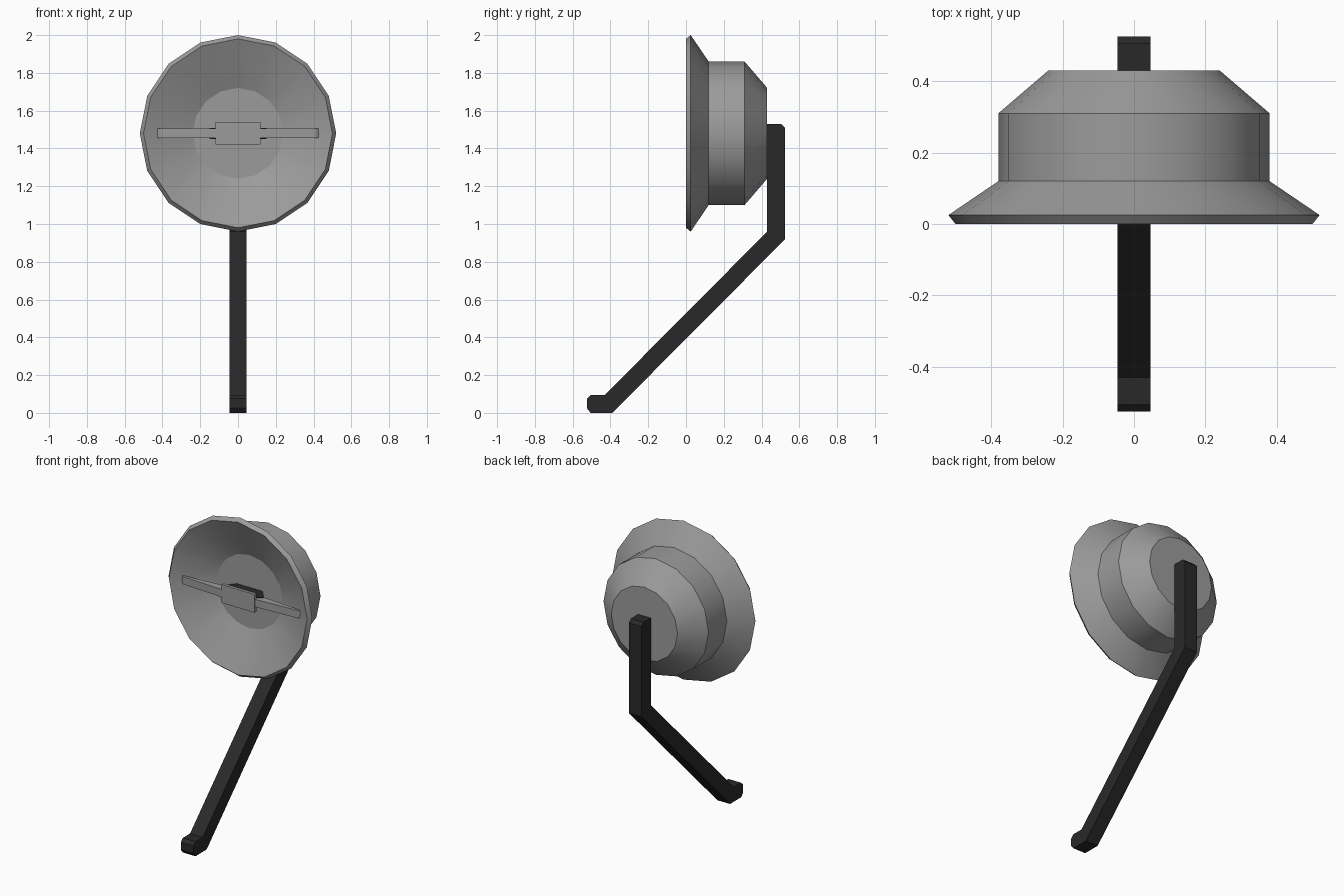
import bpy, bmesh, math

if "Cube" in bpy.data.objects:
    bpy.data.objects.remove(bpy.data.objects["Cube"])

CZ = 1.48  # height of the dish axis


def material(name, v):
    m = bpy.data.materials.new(name)
    m.diffuse_color = (v, v, v, 1)
    m.use_nodes = True
    m.node_tree.nodes["Principled BSDF"].inputs["Base Color"].default_value = m.diffuse_color
    return m


grey = material("light grey", 0.33)
dark = material("dark charcoal", 0.022)


def finish(name, bm, mat):
    bmesh.ops.recalc_face_normals(bm, faces=bm.faces)
    me = bpy.data.meshes.new(name)
    bm.to_mesh(me)
    bm.free()
    me.materials.append(mat)
    ob = bpy.data.objects.new(name, me)
    bpy.context.collection.objects.link(ob)
    return ob


def prism(name, pts, offset, mat):
    """Closed outline extruded along an offset vector."""
    bm = bmesh.new()
    f = bm.faces.new([bm.verts.new(p) for p in pts])
    r = bmesh.ops.extrude_face_region(bm, geom=[f])
    vs = [g for g in r["geom"] if isinstance(g, bmesh.types.BMVert)]
    bmesh.ops.translate(bm, verts=vs, vec=offset)
    return finish(name, bm, mat)


# Dish: 16-sided turned body, profile as (radius, y) from back to inner disc
profile = [(0.24, 0.43), (0.38, 0.31), (0.38, 0.12), (0.52, 0.025),
           (0.50, 0.0), (0.24, 0.12)]
N = 16
bm = bmesh.new()
rings = [[bm.verts.new((r * math.sin(2 * math.pi * i / N), y,
                        CZ + r * math.cos(2 * math.pi * i / N)))
          for i in range(N)] for r, y in profile]
for a, b in zip(rings, rings[1:]):
    for i in range(N):
        j = (i + 1) % N
        bm.faces.new((a[i], a[j], b[j], b[i]))
bm.faces.new(rings[0])
bm.faces.new(rings[-1])
dish = finish("dish", bm, grey)
bpy.context.view_layer.objects.active = dish
dish.select_set(True)
bpy.ops.object.shade_smooth_by_angle(angle=math.radians(24))

# Receiver plate in the middle of the dish mouth
prism("receiver_plate",
      [(x, 0.0, z) for x, z in ((-.12, 1.42), (.12, 1.42), (.12, 1.54), (-.12, 1.54))],
      (0, 0.02, 0), grey)

# Tapered struts from the plate to the dish wall
for side, s in (("left", -1), ("right", 1)):
    prism(side + "_strut",
          [(s * x, y, 1.455) for x, y in ((.10, .005), (.41, .022), (.43, .035), (.14, .06), (.10, .06))],
          (0, 0, 0.05), grey)

# Dark mount behind the plate
prism("receiver_mount",
      [(x, y, 1.45) for x, y in ((-.11, .02), (.11, .02), (.15, .055), (.09, .122), (-.09, .122), (-.15, .055))],
      (0, 0, 0.058), dark)

# Bent support arm, side outline as (y, z)
arm = [(.43, 1.53), (.505, 1.53), (.525, 1.51), (.525, .92), (-.39, 0), (-.505, 0),
       (-.525, .025), (-.525, .075), (-.505, .095), (-.43, .095), (.43, .96)]
prism("support_arm", [(-.046, y, z) for y, z in arm], (.092, 0, 0), dark)
